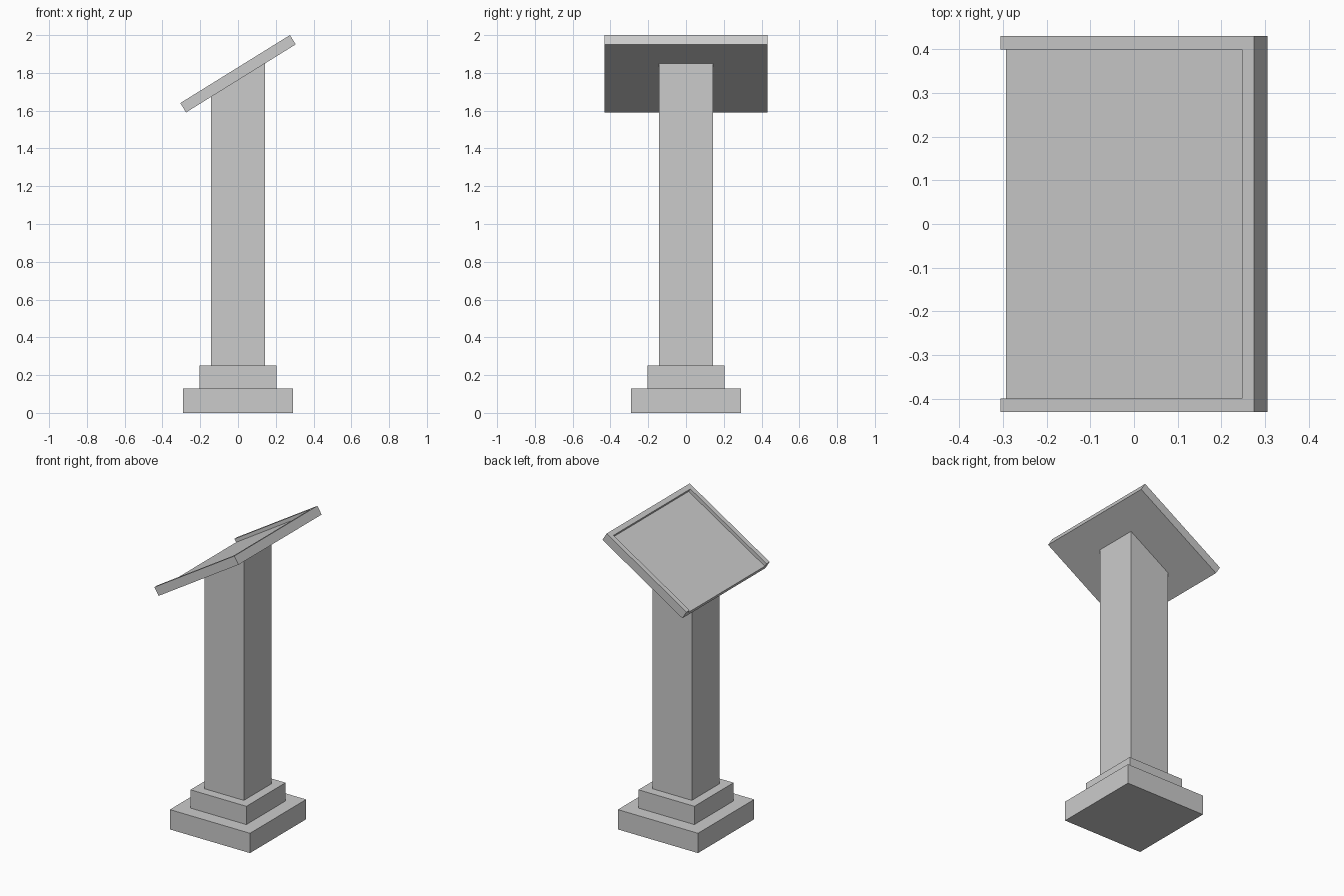
import bpy, math
from mathutils import Matrix, Vector

if "Cube" in bpy.data.objects:
    bpy.data.objects.remove(bpy.data.objects["Cube"])

TILT = math.radians(31.8)
LENGTH, WIDTH, THICK = 0.683, 0.862, 0.058   # desk board
RIM, DEPTH = 0.032, 0.023                    # raised lip and recess
CENTRE = Vector((0, 0, 1.7955))


def box(name, size, centre):
    """Axis-aligned box with its size baked into the mesh."""
    bpy.ops.mesh.primitive_cube_add(size=1)
    ob = bpy.context.object
    ob.name = ob.data.name = name
    ob.data.transform(Matrix.Translation(centre) @ Matrix.Diagonal((*size, 1)))
    return ob


# Stepped base
box("base_plinth", (0.582, 0.582, 0.13), (0, 0, 0.065))
box("base_step", (0.406, 0.406, 0.12), (0, 0, 0.19))

# Column, its top sheared to meet the sloping underside of the desk
column = box("column", (0.286, 0.286, 1.0), (0, 0, 0.75))
under_z = CENTRE.z - THICK / 2 / math.cos(TILT)
for v in column.data.vertices:
    if v.co.z > 1:
        v.co.z = under_z + v.co.x * math.tan(TILT) + 0.003

# Sloping desk with a recess that is open at the low end
desk = box("desk_top", (LENGTH, WIDTH, THICK), (0, 0, 0))
x_lo, x_hi = -LENGTH / 2 - 0.1, LENGTH / 2 - RIM
cutter = box("recess_cutter", (x_hi - x_lo, WIDTH - 2 * RIM, 2 * DEPTH),
             ((x_lo + x_hi) / 2, 0, THICK / 2))
cutter.hide_render = True

cut = desk.modifiers.new("recess", 'BOOLEAN')
cut.operation = 'DIFFERENCE'
cut.solver = 'EXACT'
cut.object = cutter
bpy.context.view_layer.objects.active = desk
bpy.ops.object.modifier_apply(modifier=cut.name)
bpy.data.objects.remove(cutter)

desk.data.transform(Matrix.Translation(CENTRE) @ Matrix.Rotation(-TILT, 4, 'Y'))
